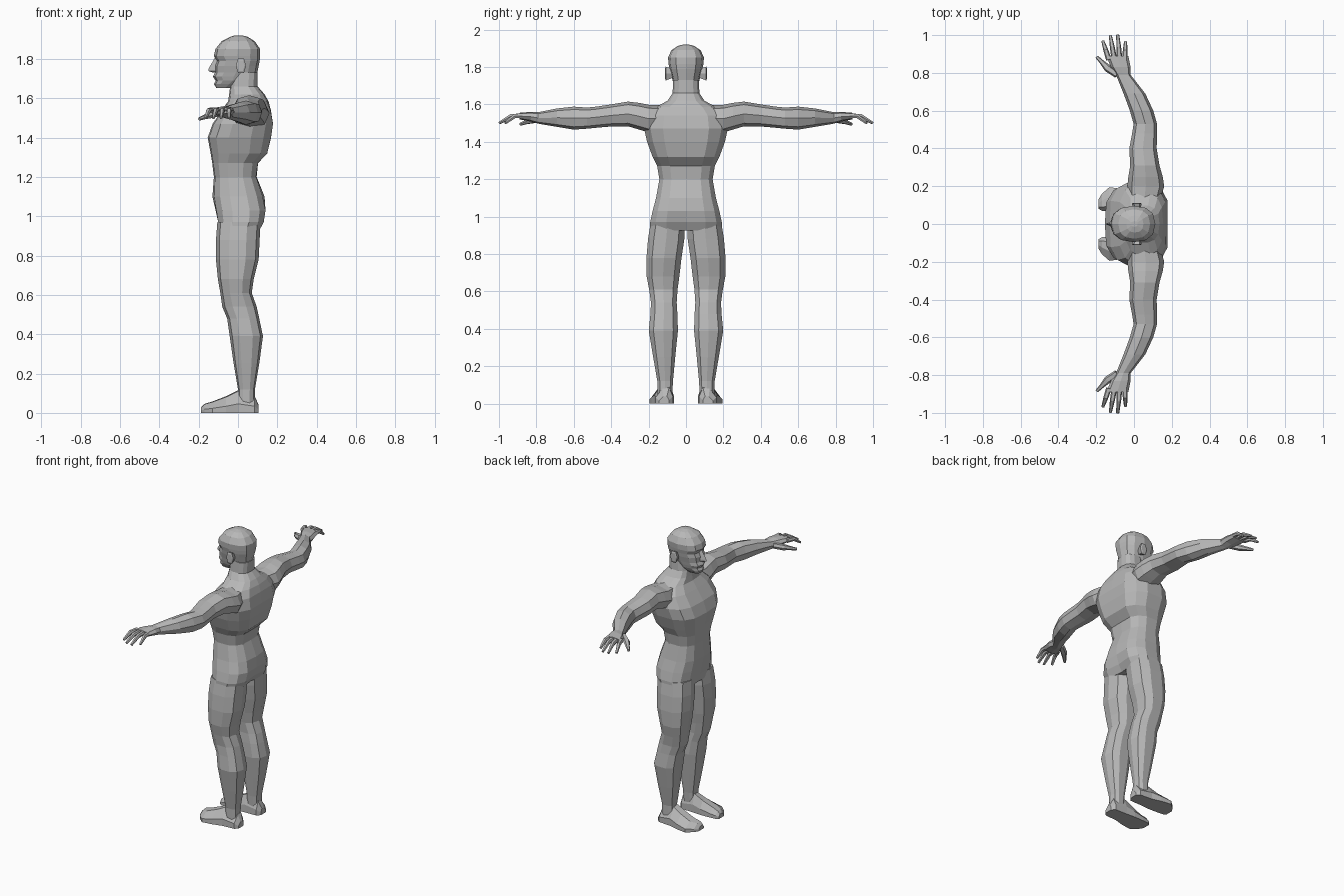
import bpy, bmesh, math
from mathutils import Vector

skin = bpy.data.materials.new("plain_grey")
skin.diffuse_color = (0.48, 0.48, 0.48, 1)


def loft(name, rings, mirror=False):
    """Skin a list of equal-length point rings, cap the ends, optionally mirror left/right."""
    bm = bmesh.new()
    loops = [[bm.verts.new(p) for p in ring] for ring in rings]
    n = len(loops[0])
    for a, b in zip(loops, loops[1:]):
        for i in range(n):
            j = (i + 1) % n
            bm.faces.new((a[i], a[j], b[j], b[i]))
    bm.faces.new(loops[0])
    bm.faces.new(loops[-1])
    bmesh.ops.recalc_face_normals(bm, faces=bm.faces)
    me = bpy.data.meshes.new(name)
    bm.to_mesh(me)
    bm.free()
    me.materials.append(skin)
    ob = bpy.data.objects.new(name, me)
    bpy.context.collection.objects.link(ob)
    if mirror:
        m = ob.modifiers.new("Mirror", 'MIRROR')
        m.use_axis = (False, True, False)
    return ob


def oval(a0, a1, b0, b1, n, p=0.8):
    """Squared oval between a0..a1 and b0..b1, first point at a0."""
    pts = []
    for i in range(n):
        t = 2 * math.pi * i / n
        c, s = -math.cos(t), math.sin(t)
        f = lambda v: math.copysign(abs(v) ** p, v) if abs(v) > 1e-6 else 0
        pts.append(((a0 + a1) / 2 + f(c) * (a1 - a0) / 2, (b0 + b1) / 2 + f(s) * (b1 - b0) / 2))
    return pts


def tube(name, path, n=6, mirror=True):
    """Tapered tube along points (x, y, z, half width, half height)."""
    rings = []
    for k, (x, y, z, w, h) in enumerate(path):
        a = Vector(path[max(k - 1, 0)][:3])
        b = Vector(path[min(k + 1, len(path) - 1)][:3])
        d = (b - a).normalized()
        side = d.cross(Vector((0, 0, 1))).normalized()
        up = side.cross(d)
        rings.append([Vector((x, y, z)) + side * u + up * v for u, v in oval(-w, w, -h, h, n)])
    return loft(name, rings, mirror)


# Torso and neck: height, front x, back x, half width, centre groove
torso = [
    (0.925, -0.105, 0.115, 0.195, 0.02), (0.97, -0.11, 0.14, 0.195, 0.02),
    (1.03, -0.12, 0.15, 0.182, 0.012), (1.10, -0.13, 0.135, 0.163, 0.0),
    (1.20, -0.125, 0.10, 0.145, 0.005), (1.27, -0.135, 0.11, 0.157, 0.008),
    (1.32, -0.145, 0.16, 0.182, 0.012), (1.40, -0.16, 0.18, 0.212, 0.012),
    (1.47, -0.135, 0.19, 0.228, 0.012), (1.54, -0.085, 0.175, 0.215, 0.008),
    (1.585, -0.05, 0.155, 0.165, 0.0), (1.62, -0.045, 0.135, 0.10, 0.0),
    (1.66, -0.04, 0.10, 0.073, 0.0), (1.73, -0.03, 0.10, 0.07, 0.0)]
rings = []
for z, xf, xb, w, g in torso:
    r = [[x, y, z] for x, y in oval(xf, xb, -w, w, 14, 0.74)]
    r[0][0] += g * 0.5
    r[7][0] -= g
    rings.append(r)
loft("torso", rings)

# Head: height, front x, back x, half width
head = [
    (1.652, -0.11, -0.02, 0.032), (1.672, -0.122, 0.03, 0.048), (1.69, -0.114, 0.06, 0.06),
    (1.71, -0.128, 0.085, 0.066), (1.73, -0.118, 0.098, 0.072), (1.765, -0.118, 0.105, 0.082),
    (1.79, -0.108, 0.11, 0.088), (1.815, -0.123, 0.113, 0.093), (1.85, -0.115, 0.113, 0.096),
    (1.89, -0.083, 0.085, 0.078), (1.912, -0.04, 0.05, 0.045), (1.92, -0.015, 0.02, 0.015)]
loft("head", [[(x, y, z) for x, y in oval(xf, xb, -w, w, 12, 0.82)] for z, xf, xb, w in head])

# Nose: height, tip x, half width
loft("nose", [[(x, 0, z), (-0.105, w, z), (-0.105, -w, z)] for z, x, w in
              ((1.73, -0.125, 0.018), (1.738, -0.151, 0.02), (1.75, -0.15, 0.018), (1.805, -0.118, 0.01))])

# Ears
loft("ears", [[(x, y, z) for x, z in oval(0.015 - s, 0.015 + s, 1.765 - 1.6 * s, 1.765 + 1.6 * s, 6)]
              for y, s in ((0.07, 0.016), (0.108, 0.026), (0.112, 0.018))], True)

# Arms and palms: y, front x, back x, bottom z, top z
arm = [
    (0.13, -0.03, 0.14, 1.46, 1.595), (0.20, -0.035, 0.16, 1.45, 1.598),
    (0.25, -0.03, 0.152, 1.465, 1.608), (0.31, -0.02, 0.135, 1.483, 1.615),
    (0.40, -0.025, 0.12, 1.482, 1.60), (0.48, -0.01, 0.122, 1.475, 1.588),
    (0.53, -0.002, 0.122, 1.47, 1.583), (0.60, -0.022, 0.102, 1.465, 1.588),
    (0.69, -0.055, 0.06, 1.48, 1.578), (0.79, -0.095, -0.018, 1.497, 1.558),
    (0.83, -0.122, -0.018, 1.508, 1.56), (0.89, -0.147, -0.03, 1.52, 1.555)]
loft("arms", [[(x, y, z) for x, z in oval(x0, x1, z0, z1, 8, 0.82)] for y, x0, x1, z0, z1 in arm], True)

# Fingers: knuckle x, tip x, tip y
for name, kx, tx, ty in (("index_fingers", -0.133, -0.165, 0.968), ("middle_fingers", -0.104, -0.125, 0.997),
                         ("ring_fingers", -0.076, -0.086, 1.0), ("little_fingers", -0.048, -0.045, 0.965)):
    mx, my = (kx + tx) / 2, (0.87 + ty) / 2
    tube(name, [(kx, 0.87, 1.54, 0.015, 0.014), (mx, my, 1.537, 0.013, 0.013),
                (tx, ty, 1.5, 0.008, 0.007)])

# Thumbs
tube("thumbs", [(-0.09, 0.79, 1.527, 0.018, 0.018), (-0.14, 0.825, 1.515, 0.02, 0.018),
                (-0.168, 0.855, 1.505, 0.013, 0.012), (-0.197, 0.885, 1.494, 0.008, 0.008)])

# Legs: height, front x, back x, inner y, outer y
leg = [
    (0.97, -0.105, 0.115, 0.003, 0.192), (0.88, -0.112, 0.11, 0.005, 0.207),
    (0.78, -0.112, 0.105, 0.02, 0.215), (0.68, -0.102, 0.08, 0.032, 0.214),
    (0.61, -0.09, 0.07, 0.042, 0.20), (0.54, -0.08, 0.095, 0.047, 0.19),
    (0.48, -0.055, 0.108, 0.043, 0.193), (0.39, -0.042, 0.127, 0.04, 0.202),
    (0.25, -0.022, 0.108, 0.055, 0.178), (0.12, 0.0, 0.086, 0.068, 0.155),
    (0.04, 0.0, 0.085, 0.072, 0.155)]
loft("legs", [[(x, y, z) for x, y in oval(x0, x1, y0, y1, 10, 0.8)] for z, x0, x1, y0, y1 in leg], True)

# Feet: x, inner y, outer y, top height
foot = [
    (0.105, 0.09, 0.145, 0.04), (0.085, 0.07, 0.162, 0.085), (0.0, 0.068, 0.168, 0.115),
    (-0.06, 0.064, 0.185, 0.085), (-0.13, 0.066, 0.195, 0.058), (-0.17, 0.07, 0.16, 0.046),
    (-0.187, 0.08, 0.132, 0.03)]
loft("feet", [[(x, a, 0), (x, a, h * 0.45), (x, a + (b - a) * 0.22, h),
               (x, a + (b - a) * 0.6, h * 0.95), (x, b, h * 0.4), (x, b, 0)] for x, a, b, h in foot], True)
